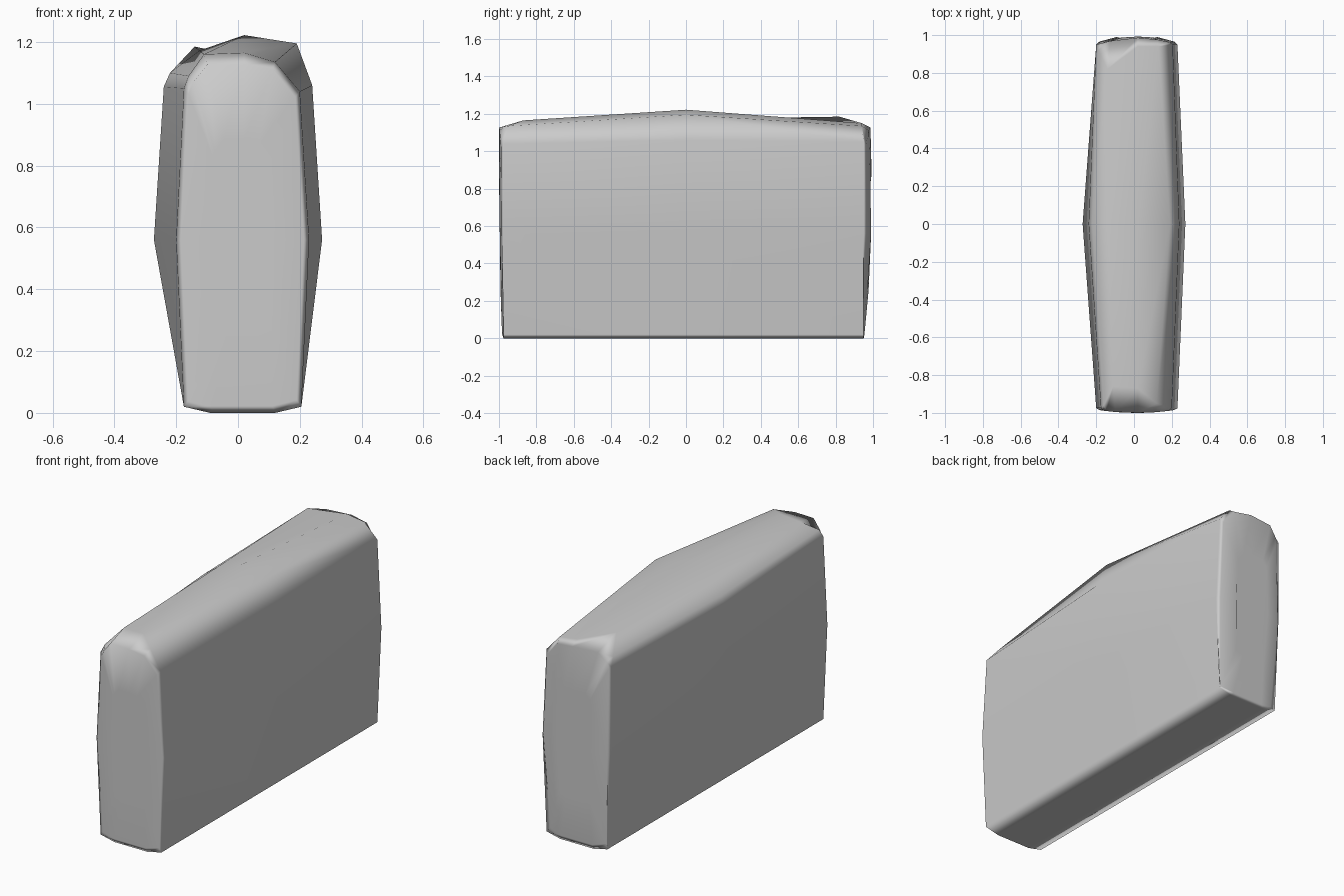
import bpy, bmesh

if "Cube" in bpy.data.objects:
    bpy.data.objects.remove(bpy.data.objects["Cube"])

CX, CZ = 0.015, 0.56


def upper(points, mid_l, mid_r, y):
    """Close a section with the shared side and base outline."""
    base = [(mid_r, y, CZ), (0.205, y, 0.02), (0.12, y, 0.0),
            (-0.09, y, 0.0), (-0.175, y, 0.02), (mid_l, y, CZ)]
    return base + points


# Cross-sections from front to back: only the uneven crown differs
front = upper([(-0.175, -0.975, 1.05), (-0.16, -0.96, 1.09),
               (-0.11, -0.86, 1.16), (0.02, -0.87, 1.165),
               (0.12, -0.95, 1.135), (0.20, -0.975, 1.04)], -0.20, 0.23, -0.975)
middle = upper([(-0.24, 0, 1.055), (-0.22, 0, 1.10), (-0.125, 0, 1.172),
                (0.02, 0, 1.222), (0.19, 0, 1.195), (0.24, 0, 1.06)],
               -0.272, 0.272, 0)
back = upper([(-0.20, 0.95, 1.055), (-0.19, 0.92, 1.10), (-0.14, 0.82, 1.185),
              (0.02, 0.94, 1.15), (0.13, 0.94, 1.135), (0.205, 0.95, 1.05)],
             -0.20, 0.23, 0.95)


def bulge(section, f, end):
    """Inset ring of a gently domed end face."""
    ring = []
    for x, y, z in section:
        nx, nz = CX + (x - CX) * f, CZ + (min(z, 1.15) - CZ) * min(1, f + 0.04)
        side = ((nx - CX) / 0.2) ** 2
        if end < 0:
            ny = -1 + 0.015 * side + 0.012 * max(0, (CZ - nz) / 0.5)
        else:
            ny = 1 - 0.035 * side - 0.035 * max(0, (CZ - nz) / 0.5) \
                - 0.012 * max(0, (nz - CZ) / 0.5)
        ring.append((nx, ny, nz))
    return ring


sections = [bulge(front, 0.5, -1), bulge(front, 0.92, -1), front, middle, back,
            bulge(back, 0.92, 1), bulge(back, 0.5, 1)]

# Loft the sections into the slab and close both ends
bm = bmesh.new()
rings = [[bm.verts.new(p) for p in s] for s in sections]
n = len(front)
for a, b in zip(rings, rings[1:]):
    for i in range(n):
        j = (i + 1) % n
        bm.faces.new((a[i], a[j], b[j], b[i]))
bm.faces.new(rings[0])
bm.faces.new(rings[-1])
bmesh.ops.recalc_face_normals(bm, faces=bm.faces)
mesh = bpy.data.meshes.new("stone_slab")
bm.to_mesh(mesh)
bm.free()
slab = bpy.data.objects.new("stone_slab", mesh)
bpy.context.collection.objects.link(slab)
for p in mesh.polygons:
    p.use_smooth = True

# Weighted normals keep the broad sides flat and the rims soft
mod = slab.modifiers.new("flat_sides", 'WEIGHTED_NORMAL')
mod.weight = 80
